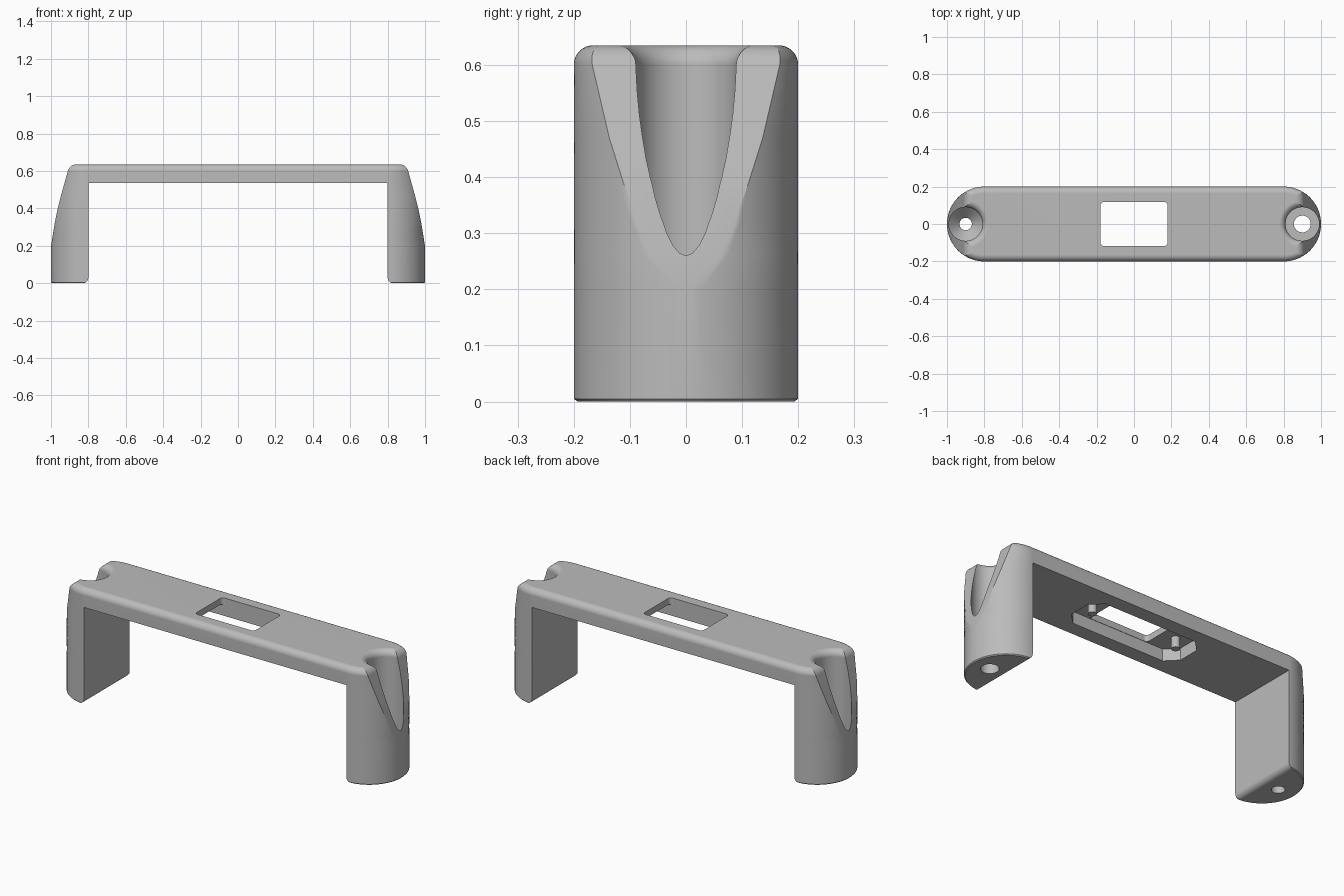
import bpy, bmesh, math
from math import pi, sin, cos, acos

if "Cube" in bpy.data.objects:
    bpy.data.objects.remove(bpy.data.objects["Cube"])

grey = bpy.data.materials.new("light grey")
grey.diffuse_color = (0.5, 0.5, 0.5, 1)
grey.use_nodes = True
grey.node_tree.nodes["Principled BSDF"].inputs["Base Color"].default_value = grey.diffuse_color

H, R, CX, F = 0.635, 0.2, 0.8, 0.035    # height, end radius, end centre, top fillet


def make(name, bm):
    bmesh.ops.recalc_face_normals(bm, faces=bm.faces[:])
    me = bpy.data.meshes.new(name)
    bm.to_mesh(me)
    bm.free()
    ob = bpy.data.objects.new(name, me)
    bpy.context.collection.objects.link(ob)
    me.materials.append(grey)
    return ob


def loft(name, rings):
    """Skin a stack of equal-length point rings and cap both ends."""
    bm = bmesh.new()
    vs = [[bm.verts.new(p) for p in r] for r in rings]
    n = len(vs[0])
    for a, b in zip(vs, vs[1:]):
        for i in range(n):
            bm.faces.new((a[i], a[(i + 1) % n], b[(i + 1) % n], b[i]))
    bm.faces.new(vs[0][::-1])
    bm.faces.new(vs[-1])
    return make(name, bm)


def lathe(name, x, y, profile, n=48):
    return loft(name, [[(x + r * cos(2 * pi * i / n), y + r * sin(2 * pi * i / n), z)
                        for i in range(n)] for r, z in profile])


def cut(ob, cutter):
    cutter.hide_render = True
    m = ob.modifiers.new("cut", 'BOOLEAN')
    m.operation, m.solver, m.object = 'DIFFERENCE', 'EXACT', cutter
    bpy.context.view_layer.objects.active = ob
    bpy.ops.object.modifier_apply(modifier=m.name)
    bpy.data.objects.remove(cutter)


# Outward reach of the sloped end face against height
SLOPE = [(0.2, 0.9997), (0.26, 0.99), (0.32, 0.98), (0.39, 0.966),
         (0.47, 0.946), (0.6, 0.91), (0.64, 0.9)]


def reach(z):
    if z <= SLOPE[0][0]:
        return SLOPE[0][1]
    for (z0, x0), (z1, x1) in zip(SLOPE, SLOPE[1:]):
        if z <= z1:
            return x0 + (x1 - x0) * (z - z0) / (z1 - z0)


def outline(z, d):
    """Stadium inset by d, its ends trimmed flat by the slope."""
    r = R - d
    t = acos((reach(z) - d - CX) / r)
    arc = [pi / 2 + (t - pi / 2) * i / 20 for i in range(21)]
    q = [(CX + r * cos(a), r * sin(a)) for a in arc]
    half = q + [(x, -y) for x, y in reversed(q)]
    return [(x, y, z) for x, y in half] + [(-x, -y, z) for x, y in half]


# Body: straight lower part, sloped ends, filleted top
levels = [(0, 0.005), (0.005, 0)] + [(z, 0) for z, _ in SLOPE[:-1]]
levels += [(H - F + F * sin(a), F * (1 - cos(a))) for a in [pi / 2 * i / 8 for i in range(1, 9)]]
body = loft("handle_body", [outline(z, d) for z, d in levels])

# Space between the legs, with the inner foot edges rounded
side = [(0.83 - 0.03 * sin(a), 0.03 - 0.03 * cos(a)) for a in [pi / 2 * i / 8 for i in range(9)]]
side = [(0.83, -0.1)] + side + [(0.8, 0.535)]
prof = side + [(-x, z) for x, z in reversed(side)]
cut(body, loft("grip_cutter", [[(x, y, z) for x, z in prof] for y in (-0.4, 0.4)]))

# Chamfered pocket under the bar
px, py, c = 0.34, 0.12, 0.06
pocket = [(px, py - c), (px - c, py), (-px + c, py), (-px, py - c),
          (-px, -py + c), (-px + c, -py), (px - c, -py), (px, -py + c)]
cut(body, loft("pocket_cutter", [[(x, y, z) for x, y in pocket] for z in (0.45, 0.6)]))

# Rounded window through the bar
win = []
for k, (sx, sy) in enumerate([(1, 1), (-1, 1), (-1, -1), (1, -1)]):
    for i in range(7):
        a = pi / 2 * (k + i / 6)
        win.append((sx * 0.16 + 0.02 * cos(a), sy * 0.098 + 0.02 * sin(a)))
cut(body, loft("window_cutter", [[(x, y, z) for x, y in win] for z in (0.56, 0.7)]))

# Screw wells with flared mouths: flat seat on the right, countersunk on the left
flare = [(0.09 + F * (1 - cos(a)), H - F + F * sin(a)) for a in [pi / 2 * i / 8 for i in range(9)]]
flare.append((0.125, 0.7))
cut(body, lathe("right_well_cutter", 0.9, 0, [(0.045, -0.05), (0.045, 0.15), (0.09, 0.15)] + flare))
cut(body, lathe("left_well_cutter", -0.9, 0, [(0.033, -0.05), (0.033, 0.12), (0.09, 0.18)] + flare))

# Mounting pegs inside the pocket
pegs = [lathe("peg_" + n, x, 0, [(0.022, 0.54), (0.022, 0.605)], 24)
        for n, x in (("right", 0.26), ("left", -0.26))]

# Smooth curved faces, keep crisp edges and flat planes
for ob in [body] + pegs:
    bpy.ops.object.select_all(action='DESELECT')
    ob.select_set(True)
    bpy.context.view_layer.objects.active = ob
    bpy.ops.object.shade_smooth_by_angle(angle=math.radians(30))
    w = ob.modifiers.new("flat_planes", 'WEIGHTED_NORMAL')
    w.keep_sharp = True
